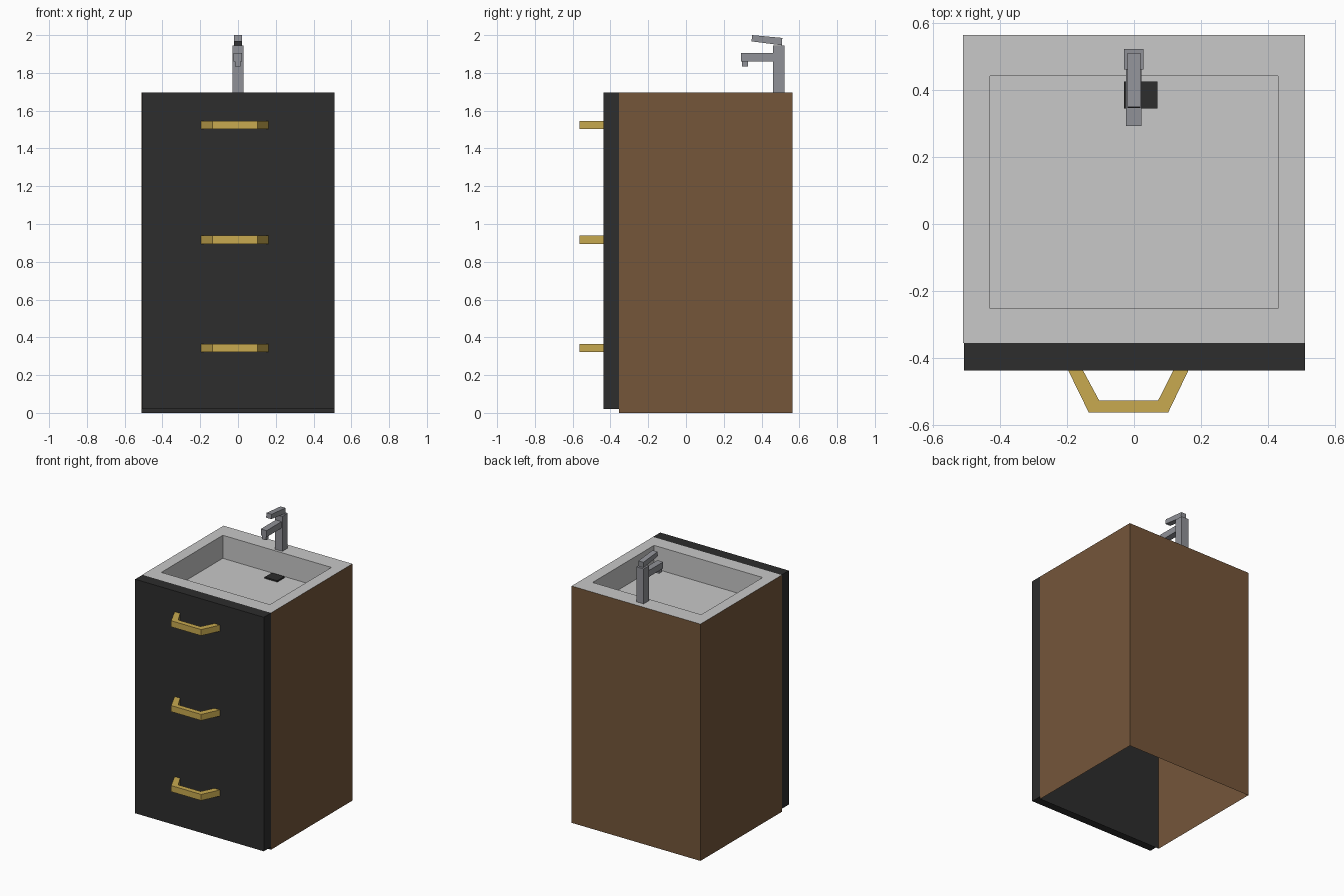
import bpy, bmesh

if "Cube" in bpy.data.objects:
    bpy.data.objects.remove(bpy.data.objects["Cube"])


def material(name, rgb):
    m = bpy.data.materials.new(name)
    m.diffuse_color = (*rgb, 1)
    m.use_nodes = True
    m.node_tree.nodes["Principled BSDF"].inputs["Base Color"].default_value = m.diffuse_color
    return m


WOOD = material("brown wood", (0.178, 0.093, 0.042))
DARK = material("charcoal", (0.026, 0.026, 0.026))
STONE = material("light grey basin", (0.58, 0.58, 0.58))
GOLD = material("gold", (0.58, 0.40, 0.08))
METAL = material("grey metal", (0.28, 0.285, 0.31))

TOP = 1.695          # worktop height
X = 0.51             # half width
FRONT, BACK = -0.355, 0.565


def mesh(name, verts, faces, mat):
    me = bpy.data.meshes.new(name)
    me.from_pydata(verts, [], faces)
    me.materials.append(mat)
    ob = bpy.data.objects.new(name, me)
    bpy.context.collection.objects.link(ob)
    return ob


def prism(name, outline, axis, lo, hi, mat):
    """Extrude a 2D outline along axis 'x' (outline y,z) or 'z' (outline x,y)."""
    put = (lambda p, t: (t, *p)) if axis == 'x' else (lambda p, t: (*p, t))
    n = len(outline)
    verts = [put(p, t) for t in (lo, hi) for p in outline]
    faces = [tuple(reversed(range(n))), tuple(range(n, 2 * n))]
    faces += [(i, (i + 1) % n, n + (i + 1) % n, n + i) for i in range(n)]
    ob = mesh(name, verts, faces, mat)
    bm = bmesh.new()
    bm.from_mesh(ob.data)
    bmesh.ops.recalc_face_normals(bm, faces=bm.faces)
    bm.to_mesh(ob.data)
    bm.free()
    return ob


def box(name, x0, x1, y0, y1, z0, z1, mat):
    return prism(name, [(x0, y0), (x1, y0), (x1, y1), (x0, y1)], 'z', z0, z1, mat)


def rect(x, y0, y1, z):
    return [(-x, y0, z), (x, y0, z), (x, y1, z), (-x, y1, z)]


# Cabinet shell: right, back and left sheets, open below
mesh("cabinet_shell", rect(X, FRONT, BACK, 0) + rect(X, FRONT, BACK, TOP),
     [(i, i + 1 if i < 3 else 0, i + 5 if i < 3 else 4, i + 4) for i in (1, 2, 3)], WOOD)

# Drawer front, with the narrow recessed plinth strip under it
box("drawer_front", -0.508, X, -0.437, FRONT, 0.02, TOP, DARK)
mesh("plinth_strip", [(-X, FRONT, 0), (X, FRONT, 0), (X, FRONT, 0.02), (-X, FRONT, 0.02)],
     [(0, 1, 2, 3)], DARK)

# Basin: rim, vertical walls and floor
FLOOR = 1.53
verts = rect(X, FRONT, BACK, TOP) + rect(0.43, -0.253, 0.442, TOP) + rect(0.43, -0.253, 0.442, FLOOR)
faces = [(8, 9, 10, 11)]
for i in range(4):
    j = (i + 1) % 4
    faces += [(i, j, j + 4, i + 4), (i + 4, j + 4, j + 8, i + 8)]
mesh("basin", verts, faces, STONE)
box("drain", -0.03, 0.07, 0.345, 0.426, FLOOR - 0.005, FLOOR + 0.01, DARK)

# Tap
box("tap_post", -0.03, 0.028, 0.461, 0.522, TOP, 1.945, METAL)
box("tap_spout", -0.024, 0.022, 0.292, 0.465, 1.86, 1.906, METAL)
box("tap_nozzle", -0.016, 0.014, 0.297, 0.327, 1.833, 1.862, METAL)
prism("tap_lever", [(0.347, 1.967), (0.507, 1.946), (0.51, 1.985), (0.35, 2.0)],
      'x', -0.02, 0.02, METAL)

# Drawer handles
outline = [(-0.197, -0.436), (-0.135, -0.563), (0.102, -0.563), (0.163, -0.436),
           (0.118, -0.436), (0.072, -0.527), (-0.104, -0.527), (-0.153, -0.436)]
for i, z in enumerate((0.322, 0.895, 1.502)):
    prism(f"drawer_handle_{i + 1}", outline, 'z', z, z + 0.044, GOLD)
